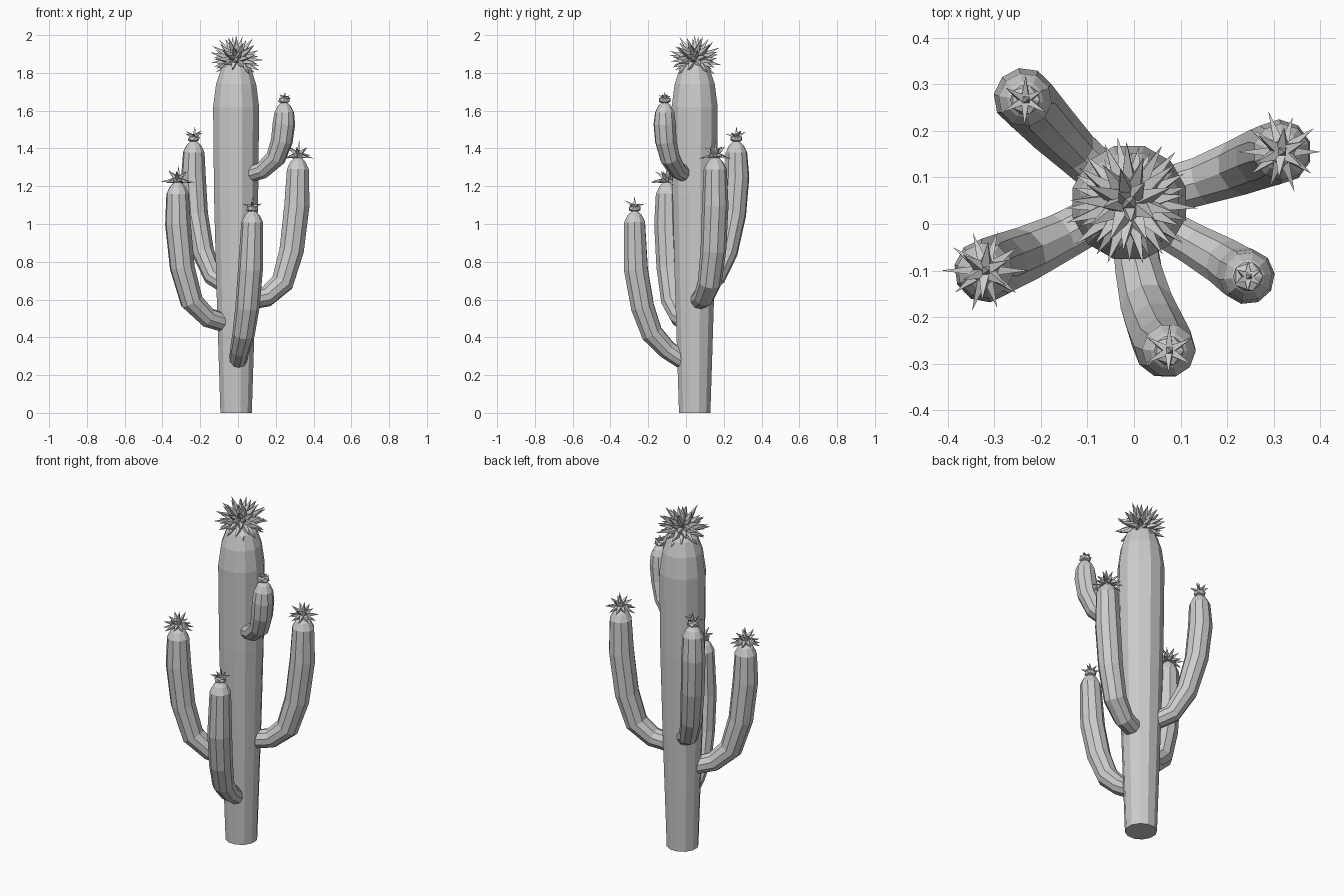
import bpy, bmesh, math, random
from mathutils import Vector

random.seed(4)
cube = bpy.data.objects.get("Cube")
if cube:
    bpy.data.objects.remove(cube, do_unlink=True)

# One pale grey for the whole plant
grey = bpy.data.materials.new("pale_grey")
grey.use_nodes = True
grey.diffuse_color = (0.6, 0.6, 0.6, 1)
grey.node_tree.nodes["Principled BSDF"].inputs["Base Color"].default_value = (0.6, 0.6, 0.6, 1)


def finish(name, bm):
    bmesh.ops.recalc_face_normals(bm, faces=bm.faces[:])
    mesh = bpy.data.meshes.new(name)
    bm.to_mesh(mesh)
    bm.free()
    mesh.materials.append(grey)
    obj = bpy.data.objects.new(name, mesh)
    bpy.context.collection.objects.link(obj)
    return obj


def tube(name, points, radii, sides):
    """Faceted tube through the points, closed at both ends."""
    pts = [Vector(p) for p in points]
    run = pts[-1] - pts[0]
    run.z = 0
    side = Vector((0, 0, 1)).cross(run).normalized() if run.length > 0.01 else Vector((1, 0, 0))
    bm = bmesh.new()
    rings = []
    for i, (p, r) in enumerate(zip(pts, radii)):
        tangent = (pts[min(i + 1, len(pts) - 1)] - pts[max(i - 1, 0)]).normalized()
        up = tangent.cross(side).normalized()
        ring = []
        for k in range(sides):
            a = math.tau * (k + 0.5) / sides
            ring.append(bm.verts.new(p + r * (math.cos(a) * side + math.sin(a) * up)))
        rings.append(ring)
    for low, high in zip(rings, rings[1:]):
        for k in range(sides):
            n = (k + 1) % sides
            bm.faces.new((low[k], low[n], high[n], high[k]))
    bm.faces.new(rings[0])
    bm.faces.new(rings[-1])
    return finish(name, bm)


def spike(bm, base, direction, length, width):
    """Four-sided pointed spine."""
    d = direction.normalized()
    u = d.orthogonal().normalized()
    v = d.cross(u)
    tip = bm.verts.new(base + d * length)
    ring = [bm.verts.new(base + width * (math.cos(a) * u + math.sin(a) * v))
            for a in (math.tau * k / 4 for k in range(4))]
    for k in range(4):
        bm.faces.new((ring[k], ring[(k + 1) % 4], tip))
    bm.faces.new(ring)


def core(bm, centre, radius, flat):
    ball = bmesh.ops.create_icosphere(bm, subdivisions=1, radius=radius)["verts"]
    for v in ball:
        v.co.z *= flat
        v.co += centre


# Trunk
TX, TY = -0.01, 0.046
profile = [(0, 0.086), (0.3, 0.096), (0.7, 0.109), (1.15, 0.121), (1.62, 0.126),
           (1.74, 0.11), (1.82, 0.083), (1.87, 0.04)]
tube("trunk", [(TX, TY, z) for z, r in profile], [r for z, r in profile], 12)

# Spiny crown on the trunk
bm = bmesh.new()
centre = Vector((TX, TY, 1.872))
core(bm, centre, 0.066, 1)
count = 54
for i in range(count):
    z = 1 - 1.6 * i / (count - 1)
    a = i * math.pi * (3 - math.sqrt(5))
    h = math.sqrt(1 - z * z)
    d = Vector((h * math.cos(a), h * math.sin(a), z))
    reach = 0.128 if i == 0 else random.uniform(0.118, 0.152)
    reach = min(reach, 0.127 / max(z, 0.1))
    spike(bm, centre + d * 0.05, d, reach - 0.05, 0.021)
finish("trunk_crown", bm)


# Arms: path, widest radius, style of the tip
arms = {
    "right_front_arm": ([(-0.05, 0.03, 0.47), (-0.16, -0.03, 0.505), (-0.245, -0.07, 0.59),
                         (-0.295, -0.09, 0.77), (-0.318, -0.1, 1.0), (-0.32, -0.1, 1.16)], 0.069, "star"),
    "right_back_arm": ([(-0.04, 0.08, 0.66), (-0.13, 0.16, 0.72), (-0.185, 0.215, 0.85),
                        (-0.222, 0.255, 1.05), (-0.236, 0.27, 1.25), (-0.234, 0.267, 1.38)], 0.066, "bud"),
    "left_back_arm": ([(0.03, 0.06, 0.59), (0.15, 0.095, 0.615), (0.235, 0.125, 0.69),
                       (0.284, 0.145, 0.86), (0.312, 0.155, 1.1), (0.317, 0.155, 1.29)], 0.07, "star"),
    "left_front_arm": ([(0.05, 0, 1.26), (0.13, -0.045, 1.285), (0.2, -0.085, 1.35),
                        (0.232, -0.107, 1.44), (0.243, -0.113, 1.53), (0.245, -0.113, 1.59)], 0.06, "button"),
    "front_arm": ([(-0.002, -0.005, 0.27), (0.01, -0.1, 0.335), (0.03, -0.18, 0.42),
                   (0.05, -0.23, 0.56), (0.066, -0.265, 0.76), (0.075, -0.272, 1.01)], 0.066, "bud"),
}

for name, (path, r, style) in arms.items():
    radii = [r * k for k in (0.72, 0.78, 0.9, 0.97, 1, 0.87)]
    top = Vector(path[-1])
    # Rounded shoulder
    shoulder = [top + Vector((0, 0, r * k)) for k in (0.55, 0.9)]
    tube(name, path + shoulder, radii + [0.6 * r, 0.25 * r], 10)

    bm = bmesh.new()
    tip = shoulder[-1] + Vector((0, 0, 0.012))
    if style == "star":
        # Drooping outer spines, then a raised inner ring
        core(bm, tip, 0.032, 0.7)
        for ring, lift, length, n in ((0, -0.12, 0.085, 10), (1, 0.75, 0.065, 6)):
            for k in range(n):
                a = math.tau * (k + ring * 0.4) / n
                d = Vector((math.cos(a), math.sin(a), lift + random.uniform(-0.12, 0.12)))
                spike(bm, tip + 0.012 * d, d, length * random.uniform(0.8, 1), 0.016)
        spike(bm, tip, Vector((0.1, 0, 1)), 0.08, 0.015)
    else:
        # Flattened bulb with a few short spines
        core(bm, tip, 0.036, 0.6)
        size = 0.058 if style == "bud" else 0.034
        for k in range(6):
            a = math.tau * k / 6 + 0.5
            d = Vector((math.cos(a), math.sin(a), random.uniform(0.1, 0.7)))
            spike(bm, tip + Vector((0, 0, 0.012)), d, size, 0.013)
        spike(bm, tip, Vector((0.1, 0, 1)), size + 0.01, 0.015)
    finish(name + "_flower", bm)
